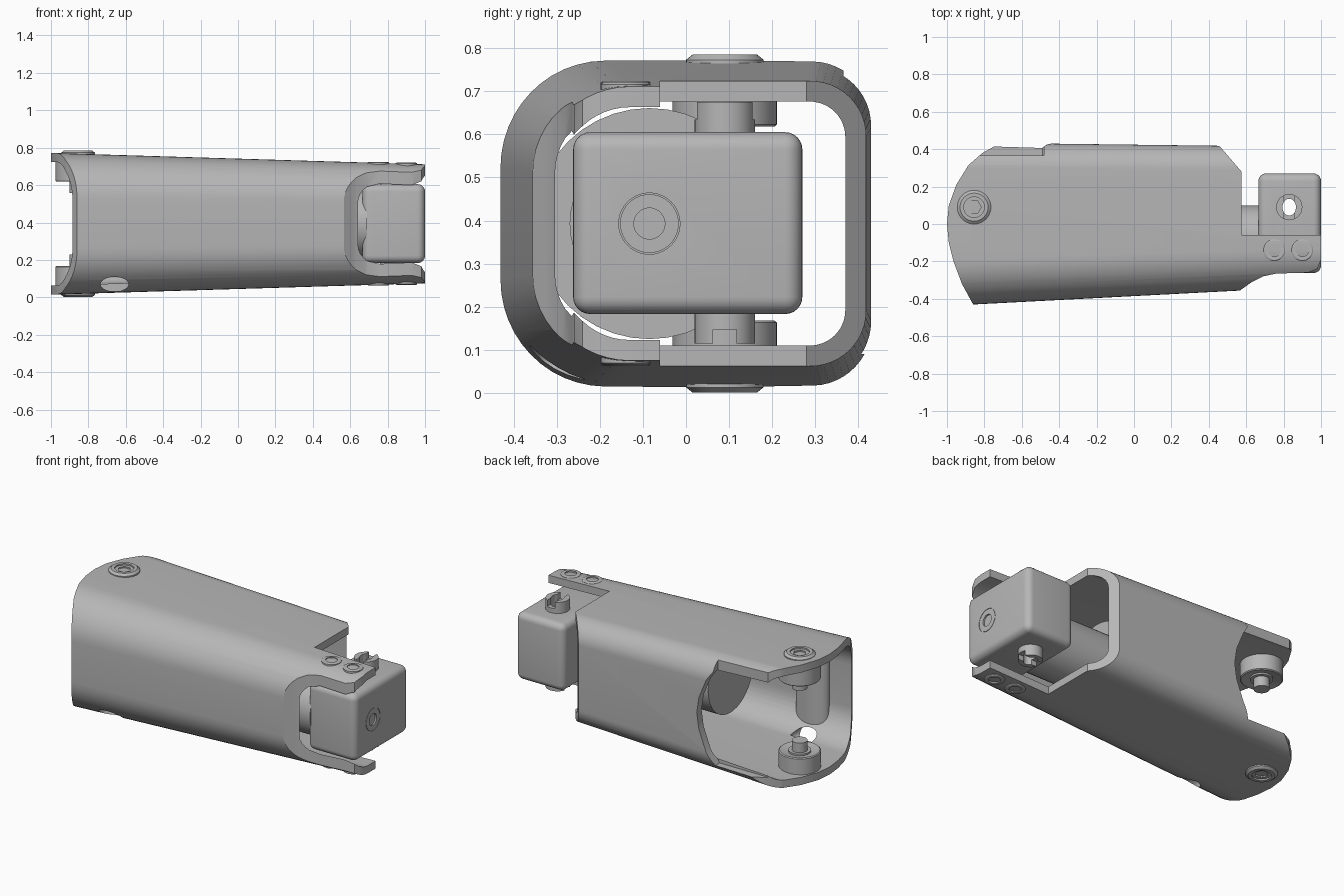
import bpy, bmesh, math
from mathutils import Matrix, Vector

cube = bpy.data.objects.get("Cube")
if cube:
    bpy.data.objects.remove(cube)

grey = bpy.data.materials.new("plain_grey")
grey.use_nodes = True
COLOR = (0.47, 0.47, 0.47, 1)
grey.diffuse_color = COLOR
grey.node_tree.nodes["Principled BSDF"].inputs["Base Color"].default_value = COLOR

MID = 0.393  # height of the long axis


def finish(name, bm):
    bmesh.ops.recalc_face_normals(bm, faces=bm.faces)
    mesh = bpy.data.meshes.new(name)
    bm.to_mesh(mesh)
    bm.free()
    mesh.materials.append(grey)
    ob = bpy.data.objects.new(name, mesh)
    bpy.context.collection.objects.link(ob)
    return ob


def loft(name, rings):
    """Closed solid through matching rings of points."""
    bm = bmesh.new()
    loops = [[bm.verts.new(p) for p in ring] for ring in rings]
    n = len(loops[0])
    for a, b in zip(loops, loops[1:]):
        for i in range(n):
            bm.faces.new((a[i], a[(i + 1) % n], b[(i + 1) % n], b[i]))
    bm.faces.new(loops[0])
    bm.faces.new(loops[-1])
    return finish(name, bm)


def cylinder(name, center, axis, stations, squash=(1, 1, 1), segs=40):
    """Turned solid: stations are (offset along axis, radius)."""
    turn = Vector((0, 0, 1)).rotation_difference(Vector(axis)).to_matrix()
    rings = []
    for d, r in stations:
        ring = []
        for i in range(segs):
            a = math.tau * i / segs
            p = turn @ Vector((r * math.cos(a), r * math.sin(a), d))
            ring.append(Vector(center) + Vector([u * s for u, s in zip(p, squash)]))
        rings.append(ring)
    return loft(name, rings)


def box(name, low, high, bevel=0):
    bm = bmesh.new()
    bmesh.ops.create_cube(bm, size=1)
    for v in bm.verts:
        v.co = [(l + h) / 2 + c * (h - l) for l, h, c in zip(low, high, v.co)]
    if bevel:
        bmesh.ops.bevel(bm, geom=bm.edges[:], offset=bevel, segments=6,
                        profile=0.5, affect='EDGES')
    return finish(name, bm)


def boolean(ob, tool, mode='DIFFERENCE'):
    mod = ob.modifiers.new("cut", 'BOOLEAN')
    mod.operation, mod.object, mod.solver = mode, tool, 'EXACT'
    bpy.context.view_layer.objects.active = ob
    bpy.ops.object.modifier_apply(modifier=mod.name)
    bpy.data.objects.remove(tool)


def section(x, y0, y1, half, r_front, r_back, inset=0):
    """Rounded rectangle across the long axis, with wider front corners."""
    y0, y1, half = y0 + inset, y1 - inset, half - inset
    pts = []
    corners = [(y1, 1, r_back), (y0, 1, r_front), (y0, -1, r_front), (y1, -1, r_back)]
    for k, (y, side, r) in enumerate(corners):
        r -= inset
        cy = y - r if y == y1 else y + r
        for i in range(13):
            a = math.pi / 2 * (k + i / 12)
            pts.append((x, cy + r * math.cos(a), MID + side * (half - r) + r * math.sin(a)))
    return pts


# Tapered hollow shell
def body(name, inset):
    return loft(name, [section(-1.1, -0.443, 0.438, 0.382, 0.25, 0.14, inset),
                       section(1.1, -0.328, 0.41, 0.315, 0.2, 0.13, inset)])


shell = body("shell", 0)
cavity = body("cavity", 0.048)
boolean(cavity, cylinder("guide", (-0.63, -0.36, 0), (0, 0, 1),
                         [(-0.1, 0.11), (0.9, 0.11)], (1, 0.5, 1)))
boolean(shell, cavity)

# Outline from above: round end, chamfered corner and fork arms
plan = [(-0.84, -0.47), (-0.86, -0.43), (-0.92, -0.32), (-0.965, -0.2), (-0.99, -0.1),
        (-1, 0), (-0.99, 0.1), (-0.95, 0.21), (-0.885, 0.315), (-0.81, 0.38),
        (-0.72, 0.43), (-0.6, 0.5), (0.386, 0.5), (0.575, 0.28), (0.575, -0.06),
        (1, -0.06), (1, -0.19), (0.98, -0.24), (0.93, -0.26), (0.76, -0.265),
        (0.69, -0.28), (0.63, -0.31), (0.56, -0.36), (0.47, -0.45)]
boolean(shell, loft("plan_cut", [[(x, y, z) for x, y in plan] for z in (-0.2, 1)]), 'INTERSECT')

# Opening in the back wall, with a bowed edge
edge = [(-1.2, 0.09), (-0.49, 0.09), (-0.44, 0.17), (-0.39, 0.3), (-0.375, 0.4),
        (-0.39, 0.5), (-0.44, 0.62), (-0.48, 0.68), (-0.48, 0.95), (-1.2, 0.95)]
boolean(shell, loft("back_cut", [[(x, y, z) for x, z in edge] for y in (0.365, 0.6)]))

# Cable hole low in the front corner
boolean(shell, cylinder("cable_cut", (-0.66, 0, 0.07), (0, 1, 0),
                        [(-0.6, 0.075), (-0.2, 0.075)], (1, 1, 0.52)))

# Joint block with hubs above and below
block = box("joint_block", (0.665, -0.262, 0.183), (1, 0.27, 0.605), 0.04)
for z in (0.575, 0.115):
    boolean(block, cylinder("hub", (0.83, 0.09, z), (0, 0, 1),
                            [(0, 0.07), (0.1, 0.07)]), 'UNION')
boolean(block, cylinder("hub_hole", (0.83, 0.09, 0), (0, 0, 1),
                        [(0, 0.036), (0.8, 0.036)], (1, 1.25, 1)))
boolean(block, box("top_slot", (0.803, 0, 0.635), (0.857, 0.2, 0.7)))
boolean(block, box("bottom_slot", (0.7, 0.063, 0.1), (0.95, 0.117, 0.147)))
boolean(block, cylinder("end_dimple", (0.99, -0.085, MID), (1, 0, 0), [(0, 0.036), (0.03, 0.036)]))
groove = cylinder("end_groove", (0.996, -0.085, MID), (1, 0, 0), [(0, 0.071), (0.03, 0.071)])
boolean(groove, cylinder("groove_core", (0.9, -0.085, MID), (1, 0, 0), [(0, 0.068), (0.3, 0.068)]))
boolean(block, groove)

# Motor on the long axis: drive shaft, flange and can
cylinder("motor", (0, -0.085, MID), (1, 0, 0),
         [(-0.25, 0.222), (0.1, 0.222), (0.1001, 0.268), (0.2, 0.268),
          (0.2001, 0.185), (0.69, 0.185)])

# Pivots at the round end and screws on the fork arms, mirrored top and bottom
for side, word in ((1, "upper"), (-1, "lower")):
    def turned(name, x, y, stations, segs=40):
        return cylinder(name, (x, y, MID), (0, 0, 1),
                        [(side * d, r) for d, r in stations], (1, 1, 1), segs)

    cap = turned(word + "_pivot_cap", -0.855, 0.09,
                 [(0.34, 0.09), (0.38, 0.09), (0.392, 0.075)])
    boolean(cap, turned("cap_recess", -0.855, 0.09, [(0.383, 0.055), (0.45, 0.055)]))
    boolean(cap, turned("hex_socket", -0.855, 0.09, [(0.36, 0.038), (0.45, 0.038)], 6))
    turned(word + "_pivot_collar", -0.855, 0.09,
           [(0.165, 0.045), (0.2251, 0.045), (0.2252, 0.065), (0.235, 0.065),
            (0.2249, 0.115), (0.23, 0.121), (0.345, 0.121)])
    for x, top, word2 in ((0.75, 0.331, "inner"), (0.9, 0.327, "outer")):
        screw = turned(word + "_" + word2 + "_screw", x, -0.14,
                       [(top - 0.05, 0.058), (top - 0.004, 0.058), (top, 0.052)])
        boolean(screw, turned("screw_recess", x, -0.14,
                              [(top - 0.015, 0.034), (top + 0.1, 0.034)]))

# Smooth curved faces, keep real edges crisp
for ob in bpy.context.collection.objects:
    if ob.type == 'MESH' and ob.data.materials and ob.data.materials[0] == grey:
        bpy.ops.object.select_all(action='DESELECT')
        ob.select_set(True)
        bpy.context.view_layer.objects.active = ob
        bpy.ops.object.shade_smooth_by_angle(angle=math.radians(30))
